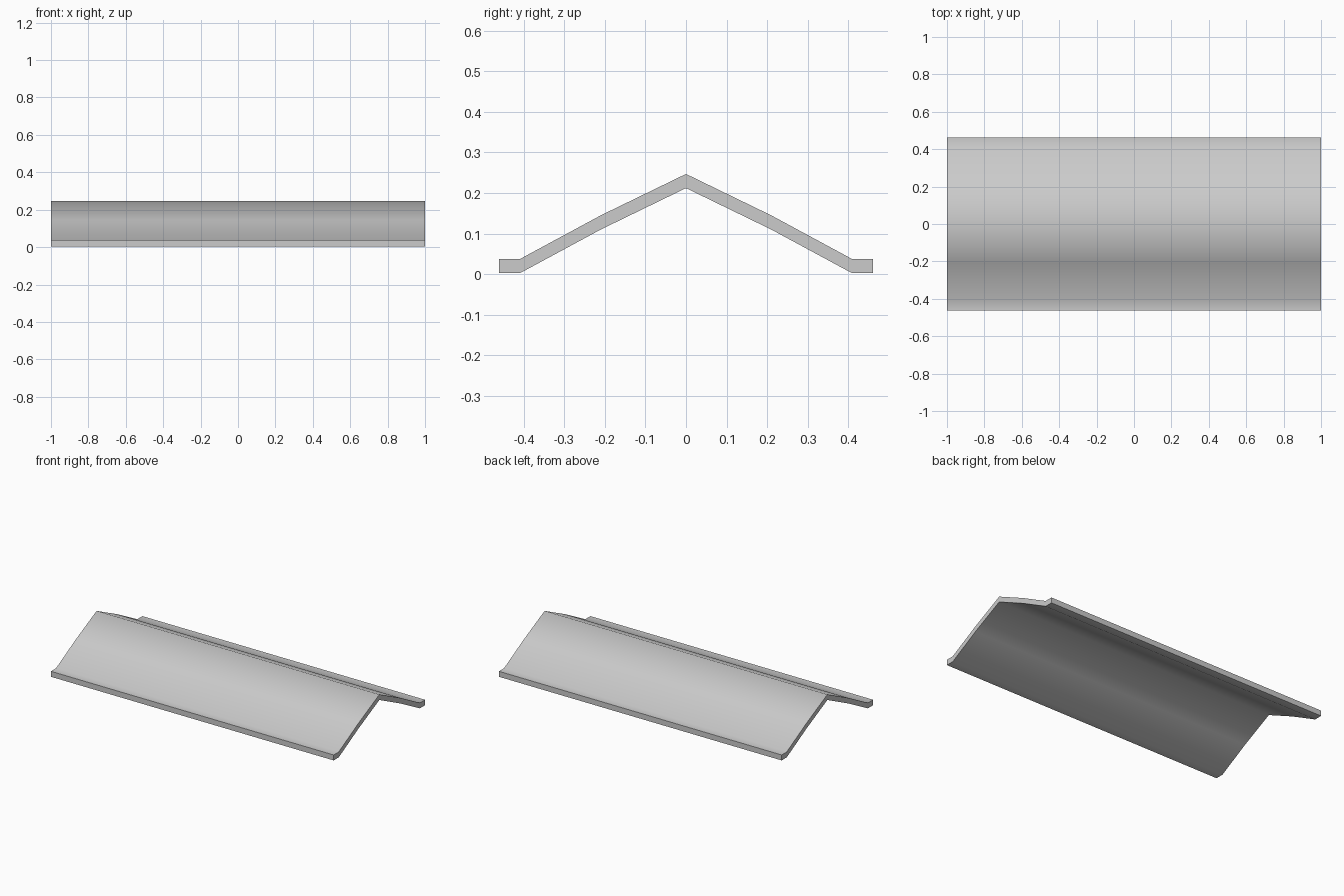
import bpy, bmesh, math

if "Cube" in bpy.data.objects:
    bpy.data.objects.remove(bpy.data.objects["Cube"])

# Half cross-section of the ridge cap (y, z), ridge to flange
top = [(0, 0.247), (0.21, 0.145), (0.41, 0.037), (0.462, 0.037)]
THICK = 0.035
STATIONS = (-1.0, 0.0, 1.0)   # two lengths joined at the middle

# Full profile: mirrored top line, then the same line lowered
upper = [(-y, z) for y, z in reversed(top[1:])] + top
lower = [(y, max(0.0, z - THICK)) for y, z in upper]
n = len(upper)

bm = bmesh.new()
rings = [([bm.verts.new((x, y, z)) for y, z in upper],
          [bm.verts.new((x, y, z)) for y, z in lower]) for x in STATIONS]

# Long faces of the sheet and its side edges
for (u0, l0), (u1, l1) in zip(rings, rings[1:]):
    for i in range(n - 1):
        bm.faces.new((u0[i], u1[i], u1[i + 1], u0[i + 1]))
        bm.faces.new((l0[i], l0[i + 1], l1[i + 1], l1[i]))
    for i in (0, n - 1):
        bm.faces.new((u0[i], l0[i], l1[i], u1[i]))

# End caps
for u, l in (rings[0], rings[-1]):
    for i in range(n - 1):
        bm.faces.new((u[i], u[i + 1], l[i + 1], l[i]))

bmesh.ops.recalc_face_normals(bm, faces=bm.faces)
mesh = bpy.data.meshes.new("roof_ridge_cap")
bm.to_mesh(mesh)
bm.free()
cap = bpy.data.objects.new("roof_ridge_cap", mesh)
bpy.context.collection.objects.link(cap)

# Smooth across the folds, sharp at the cut edges
bpy.context.view_layer.objects.active = cap
cap.select_set(True)
bpy.ops.object.shade_smooth_by_angle(angle=math.radians(60))
